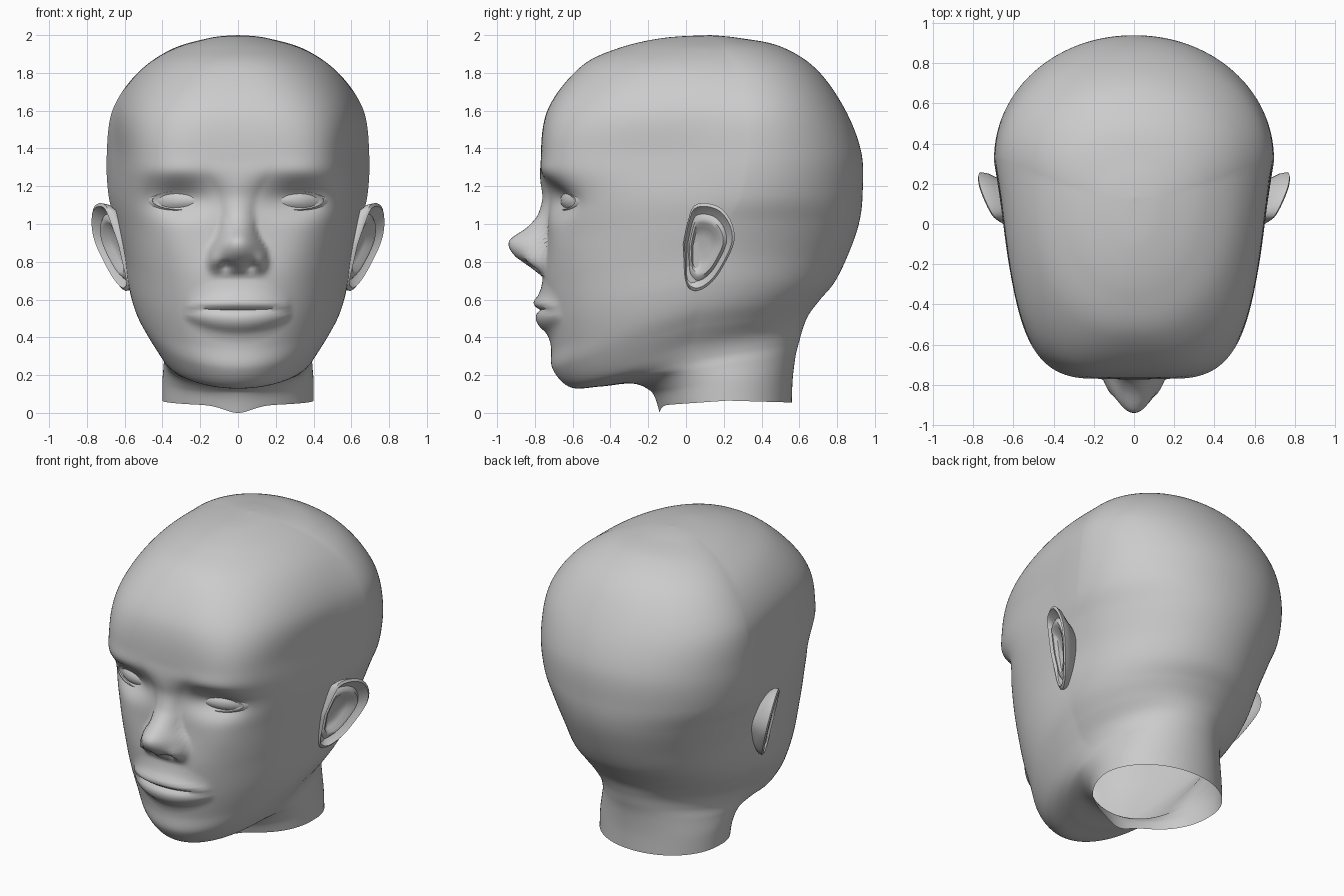
import bpy, bmesh
from math import sin, cos, pi, exp

if "Cube" in bpy.data.objects:
    bpy.data.objects.remove(bpy.data.objects["Cube"])


def spline(keys, t):
    """Catmull-Rom through rows of numbers, t counted in rows."""
    i = min(int(t), len(keys) - 2)
    f = t - i
    k = [keys[max(0, min(len(keys) - 1, i + d))] for d in (-1, 0, 1, 2)]
    return [b + .5 * f * (c - a + f * (2 * a - 5 * b + 4 * c - d + f * (3 * (b - c) + d - a)))
            for a, b, c, d in zip(*k)]


def ramp(keys, v):
    """Smooth curve through (position, value) pairs."""
    if v <= keys[0][0] or v >= keys[-1][0]:
        return keys[0][1] if v <= keys[0][0] else keys[-1][1]
    for i, ((a, _), (b, _)) in enumerate(zip(keys, keys[1:])):
        if v < b:
            return spline(keys, i + (v - a) / (b - a))[1]


def loft(name, rings, angle=50):
    """Skin closed rings of points into one object."""
    bm = bmesh.new()
    rows = [[bm.verts.new(p) for p in r] for r in rings]
    for a, b in zip(rows, rows[1:]):
        for j in range(len(a)):
            k = (j + 1) % len(a)
            bm.faces.new((a[j], a[k], b[k], b[j]))
    bmesh.ops.remove_doubles(bm, verts=bm.verts, dist=1e-5)
    bmesh.ops.recalc_face_normals(bm, faces=bm.faces)
    me = bpy.data.meshes.new(name)
    bm.to_mesh(me)
    bm.free()
    ob = bpy.data.objects.new(name, me)
    bpy.context.collection.objects.link(ob)
    bpy.ops.object.select_all(action='DESELECT')
    bpy.context.view_layer.objects.active = ob
    ob.select_set(True)
    bpy.ops.object.shade_smooth_by_angle(angle=angle * pi / 180)
    return ob


# Head rings: front y z, side x y z, back y z, front squareness
HEAD = [
    (-.14, .04, .40, .22, .065, .56, .055, 2.0),
    (-.18, .11, .40, .20, .17, .565, .18, 2.0),
    (-.28, .155, .395, .15, .24, .58, .30, 2.0),
    (-.45, .14, .395, .09, .29, .60, .38, 2.0),
    (-.61, .135, .425, .04, .36, .62, .45, 2.0),
    (-.705, .23, .49, .05, .46, .65, .52, 2.0),
    (-.715, .35, .545, .07, .56, .71, .60, 2.1),
    (-.74, .51, .58, .09, .68, .785, .69, 2.25),
    (-.755, .72, .605, .13, .84, .855, .83, 2.5),
    (-.735, .95, .645, .20, 1.0, .915, 1.0, 2.9),
    (-.74, 1.15, .685, .28, 1.15, .935, 1.16, 3.6),
    (-.768, 1.36, .695, .32, 1.36, .928, 1.38, 4.2),
    (-.73, 1.61, .665, .32, 1.60, .84, 1.61, 3.2),
    (-.56, 1.83, .54, .27, 1.79, .69, 1.82, 2.4),
    (-.36, 1.93, .36, .20, 1.92, .50, 1.94, 2.1),
    (-.12, 1.985, .15, .14, 1.985, .28, 1.985, 2.0),
    (.13, 2.0, 0, .13, 2.0, .13, 2.0, 2.0)]

NOSE_OUT = [(.715, 0), (.74, .03), (.79, .10), (.83, .16), (.88, .197), (.92, .192),
            (.98, .11), (1.04, .055), (1.13, .025), (1.22, .02), (1.34, 0)]
NOSE_WIDE = [(.72, .15), (.80, .165), (.87, .155), (.95, .11), (1.08, .09), (1.17, .11), (1.28, .17)]
LIPS_OUT = [(.37, 0), (.42, .012), (.46, .045), (.495, .056), (.525, .05), (.545, .028),
            (.565, .055), (.59, .058), (.62, .033), (.66, .014), (.73, 0)]


def blob(x, z, cx, cz, rx, rz):
    return exp(-((x - cx) / rx) ** 2 - ((z - cz) / rz) ** 2)


def features(x, z):
    """How far the face stands out (+) or sinks in (-)."""
    x = abs(x)
    nose = ramp(NOSE_OUT, z) * max(0, 1 - (x / ramp(NOSE_WIDE, z)) ** 2)
    wings = .035 * blob(x, z, .125, .80, .035, .045)
    nostril = -.05 * blob(x, z, .065, .775, .028, .018)
    corner = min(1, (x / .28) ** 2)
    lips = ramp(LIPS_OUT, .545 + (z - .545) / (1 - .6 * corner)) * (1 - corner) ** .6
    socket = -.085 * blob(x, z, .32, 1.13, .17, .085)
    brow = .015 * blob(x, z, .33, 1.28, .2, .05)
    cheek = .012 * blob(x, z, .36, .90, .14, .12)
    return nose + wings + nostril + lips + socket + brow + cheek


# Head and neck, open underneath
SEG, STEPS = 224, 11
rings = []
for i in range((len(HEAD) - 1) * STEPS + 1):
    fy, fz, sx, sy, sz, by, bz, n = spline(HEAD, i / STEPS)
    ring = []
    for j in range(SEG):
        u = 2 * pi * j / SEG
        s, front = sin(u), cos(u) > 0
        e = n if front else 2.05
        c = max(0, 1 - abs(s) ** e) ** (1 / e)
        ey, ez = (fy, fz) if front else (by, bz)
        x, y, z = sx * s, sy + (ey - sy) * c, sz + (ez - sz) * c
        if front:
            # temples taper towards the face
            x *= 1 - .065 * max(0, n - 2) * c * (2 - c)
        if front and y < -.2:
            y -= features(x, z)
        elif front and i < STEPS:
            # throat dips lower at the cut edge
            z -= .04 * (1 - i / STEPS) * exp(-(x / .1) ** 2)
        ring.append((x, y, z))
    rings.append(ring)
loft("head", rings, 60)


# Ears and eyes: an outline shrunk towards its centre at changing depth
def dish(name, outline, centre, profile, place):
    ca, cb = centre
    return loft(name, [[place(ca + (a - ca) * s, cb + (b - cb) * s, d) for a, b in outline]
                       for s, d in profile])


EAR = [(-.015, .895), (.01, 1.015), (.04, 1.095), (.11, 1.11), (.19, 1.08), (.245, 1.0),
       (.255, .905), (.205, .79), (.14, .695), (.06, .645), (0, .68), (-.01, .79)]
EAR_OUTLINE = [spline(EAR + EAR[:1], k / 3) for k in range(36)]
EAR_DEPTH = [(.6, -.14), (.85, -.06), (.97, -.03), (1, 0), (.93, .01), (.86, -.008), (.76, -.025),
             (.66, -.005), (.56, -.008), (.45, -.035), (.25, -.045), (0, -.045)]

# Almond eye with raised lids around it
EYE_OUTLINE = [(.31 + .14 * cos(2 * pi * k / 32), 1.125 + .047 * sin(2 * pi * k / 32)) for k in range(32)]
EYE_DEPTH = [(1.6, -.04), (1.35, .01), (1.12, .035), (1.03, .037), (1, .018),
             (.8, .026), (.5, .035), (.2, .04), (0, .04)]

for side, m in (("right", 1), ("left", -1)):
    dish(side + "_ear", EAR_OUTLINE, (.08, .87), EAR_DEPTH,
         lambda y, z, d: (m * (.405 + .48 * y + .25 * z + d), y, z))
    dish(side + "_eye", EYE_OUTLINE, (.31, 1.125), EYE_DEPTH,
         lambda x, z, d: (m * x, -.615 + .22 * (x - .31) + 1.6 * max(0, x - .31) ** 2 - d, z))
